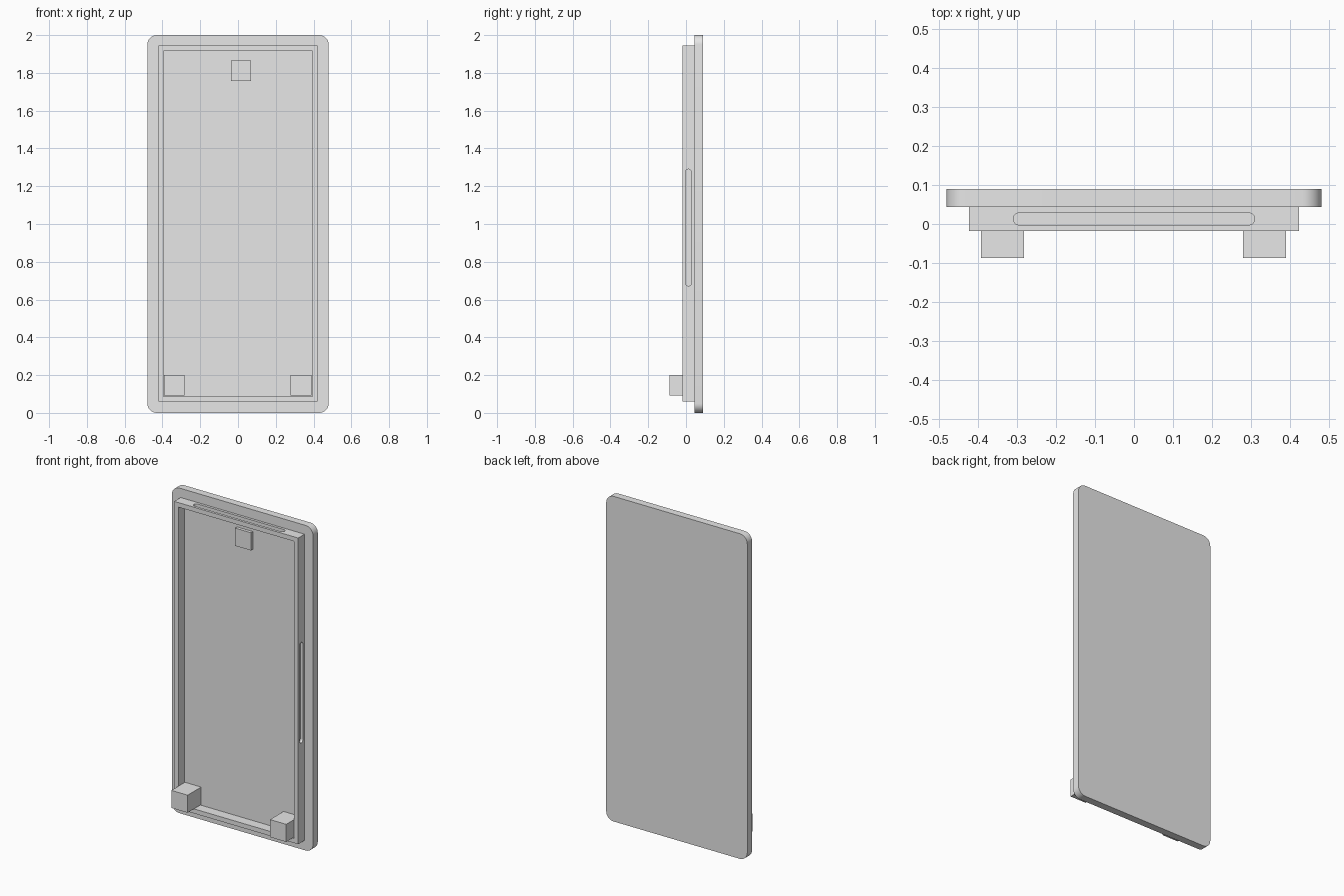
import bpy, bmesh, math
from mathutils import Matrix, Vector

cube = bpy.data.objects.get("Cube")
if cube:
    bpy.data.objects.remove(cube, do_unlink=True)

grey = bpy.data.materials.new("light grey plastic")
grey.use_nodes = True
colour = (0.8, 0.8, 0.8, 1)
grey.diffuse_color = colour
grey.node_tree.nodes["Principled BSDF"].inputs["Base Color"].default_value = colour


def finish(name, bm):
    bmesh.ops.recalc_face_normals(bm, faces=bm.faces)
    mesh = bpy.data.meshes.new(name)
    bm.to_mesh(mesh)
    bm.free()
    mesh.materials.append(grey)
    obj = bpy.data.objects.new(name, mesh)
    bpy.context.collection.objects.link(obj)
    return obj


def box(name, low, high):
    low, high = Vector(low), Vector(high)
    bm = bmesh.new()
    bmesh.ops.create_cube(bm, size=1)
    bmesh.ops.scale(bm, vec=high - low, verts=bm.verts)
    bmesh.ops.translate(bm, vec=(low + high) / 2, verts=bm.verts)
    return finish(name, bm)


def rounded_prism(name, width, height, radius, depth, matrix):
    """Rounded rectangle in local XY, extruded along local Z, then placed."""
    bm = bmesh.new()
    steps = 8
    ring = []
    for quarter, (sx, sy) in enumerate([(1, 1), (-1, 1), (-1, -1), (1, -1)]):
        for i in range(steps + 1):
            a = (quarter + i / steps) * math.pi / 2
            ring.append(bm.verts.new((sx * (width / 2 - radius) + radius * math.cos(a),
                                      sy * (height / 2 - radius) + radius * math.sin(a), 0)))
    face = bm.faces.new(ring)
    bmesh.ops.remove_doubles(bm, verts=bm.verts, dist=1e-5)
    moved = bmesh.ops.extrude_face_region(bm, geom=list(bm.faces), use_keep_orig=True)
    tops = [v for v in moved["geom"] if isinstance(v, bmesh.types.BMVert)]
    bmesh.ops.translate(bm, vec=(0, 0, depth), verts=tops)
    bmesh.ops.transform(bm, matrix=matrix, verts=bm.verts)
    return finish(name, bm)


def cut(target, cutter):
    mod = target.modifiers.new(cutter.name, "BOOLEAN")
    mod.operation = "DIFFERENCE"
    mod.solver = "EXACT"
    mod.object = cutter
    cutter.hide_render = True
    cutter.hide_viewport = True


def smooth(obj):
    bpy.ops.object.select_all(action="DESELECT")
    obj.select_set(True)
    bpy.context.view_layer.objects.active = obj
    bpy.ops.object.shade_smooth_by_angle(angle=math.radians(30))


# Back plate with rounded corners
FLOOR, BACK, RIM_FRONT = 0.044, 0.09, -0.018
plate = rounded_prism("back_plate", 0.96, 2.0, 0.05, BACK - FLOOR,
                      Matrix.Translation((0, BACK, 1)) @ Matrix.Rotation(math.pi / 2, 4, "X"))
smooth(plate)

# Raised rim, hollow in the middle
RIM_X, RIM_LOW, RIM_HIGH = 0.422, 0.06, 1.944
rim = box("rim", (-RIM_X, RIM_FRONT, RIM_LOW), (RIM_X, FLOOR, RIM_HIGH))
cut(rim, box("rim_opening", (-0.394, -0.1, 0.088), (0.394, 0.1, 1.916)))

# Round-ended grooves in the four outer sides of the rim
mid_z = (RIM_LOW + RIM_HIGH) / 2
length, width, groove, y = 0.618, 0.031, 0.018, 0.013
places = {
    "top": ((0, y, RIM_HIGH - groove), Matrix.Identity(4)),
    "bottom": ((0, y, RIM_LOW + groove), Matrix.Rotation(math.pi, 4, "Y")),
    "left": ((RIM_X - groove, y, 0.981), Matrix.Rotation(math.pi / 2, 4, "Y")),
    "right": ((-RIM_X + groove, y, 0.981), Matrix.Rotation(-math.pi / 2, 4, "Y")),
}
for side, (spot, turn) in places.items():
    cut(rim, rounded_prism(side + "_groove_cutter", length, width, width / 2 - 0.0002,
                           0.1, Matrix.Translation(spot) @ turn))
smooth(rim)

# Two tall blocks in the lower corners and a low pad near the top
box("right_corner_block", (-0.392, -0.087, 0.092), (-0.282, FLOOR, 0.2))
box("left_corner_block", (0.279, -0.087, 0.092), (0.389, FLOOR, 0.2))
box("top_pad", (-0.038, 0.025, 1.757), (0.07, FLOOR, 1.866))
